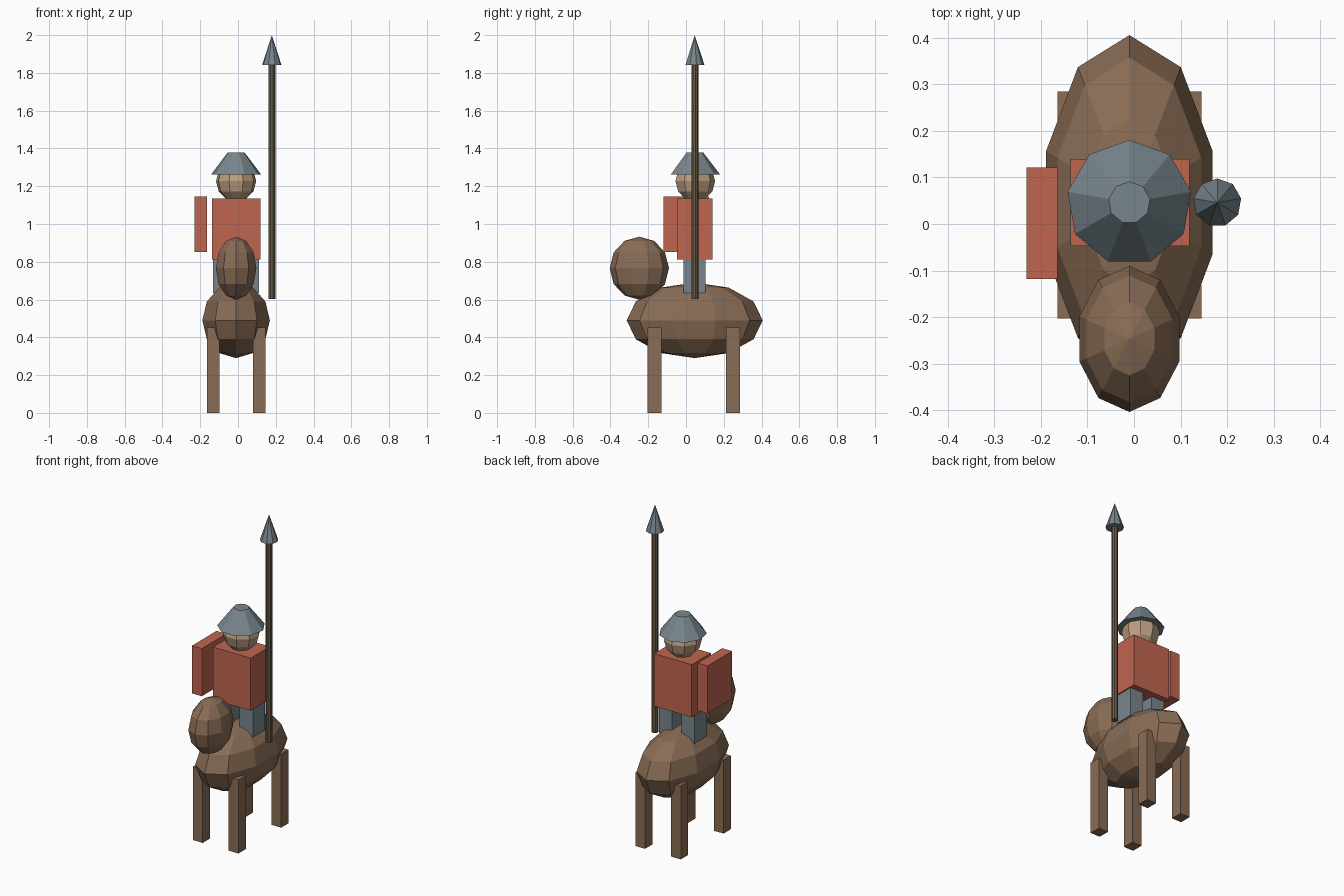
import bpy

if "Cube" in bpy.data.objects:
    bpy.data.objects.remove(bpy.data.objects["Cube"])

CX, CY = -0.01, 0.046   # centre line of mount and rider


def material(name, rgb):
    m = bpy.data.materials.new(name)
    m.diffuse_color = (*rgb, 1)
    m.use_nodes = True
    m.node_tree.nodes["Principled BSDF"].inputs["Base Color"].default_value = m.diffuse_color
    return m


BROWN = material("brown_hide", (0.25, 0.15, 0.09))
RED = material("red_cloth", (0.52, 0.13, 0.08))
STEEL = material("steel", (0.19, 0.24, 0.27))
SKIN = material("skin", (0.50, 0.35, 0.22))
WOOD = material("dark_wood", (0.14, 0.10, 0.06))


def finish(name, mat):
    ob = bpy.context.object
    ob.name = ob.data.name = name
    ob.data.materials.append(mat)
    bpy.ops.object.transform_apply(location=False, rotation=False, scale=True)
    return ob


def box(name, lo, hi, mat):
    bpy.ops.mesh.primitive_cube_add(size=1, location=[(a + b) / 2 for a, b in zip(lo, hi)])
    bpy.context.object.scale = [b - a for a, b in zip(lo, hi)]
    return finish(name, mat)


def ball(name, centre, radii, segments, mat):
    bpy.ops.mesh.primitive_uv_sphere_add(segments=segments, ring_count=6, radius=1, location=centre)
    bpy.context.object.scale = radii
    return finish(name, mat)


def cone(name, x, y, z0, z1, r0, r1, mat):
    bpy.ops.mesh.primitive_cone_add(vertices=9, radius1=r0, radius2=r1, depth=z1 - z0,
                                    location=(x, y, (z0 + z1) / 2))
    return finish(name, mat)


# Mount: barrel, head and four legs
ball("mount_body", (CX, CY, 0.49), (0.188, 0.36, 0.2), 10, BROWN)
ball("mount_head", (CX, -0.247, 0.766), (0.113, 0.157, 0.167), 10, BROWN)
for side, x in (("left", -0.131), ("right", 0.112)):
    for end, y in (("front", -0.167), ("back", 0.249)):
        box(f"mount_{end}_{side}_leg", (x - 0.033, y - 0.036, 0), (x + 0.033, y + 0.036, 0.452), BROWN)

# Rider: legs, torso, head and helmet
for side, s in (("left", -1), ("right", 1)):
    x = CX + s * 0.0765
    box(f"rider_{side}_leg", (x - 0.045, -0.014, 0.635), (x + 0.045, 0.104, 0.815), STEEL)
box("rider_torso", (-0.137, -0.047, 0.812), (0.119, 0.14, 1.135), RED)
ball("rider_head", (CX, CY, 1.227), (0.108, 0.108, 0.108), 9, SKIN)
cone("helmet", CX, CY, 1.262, 1.379, 0.1347, 0.045, STEEL)

# Shield on one side, lance on the other
box("shield", (-0.231, -0.118, 0.852), (-0.164, 0.121, 1.145), RED)
cone("lance_shaft", 0.179, CY, 0.603, 1.85, 0.019, 0.019, WOOD)
cone("lance_tip", 0.179, CY, 1.841, 2.0, 0.052, 0, STEEL)
